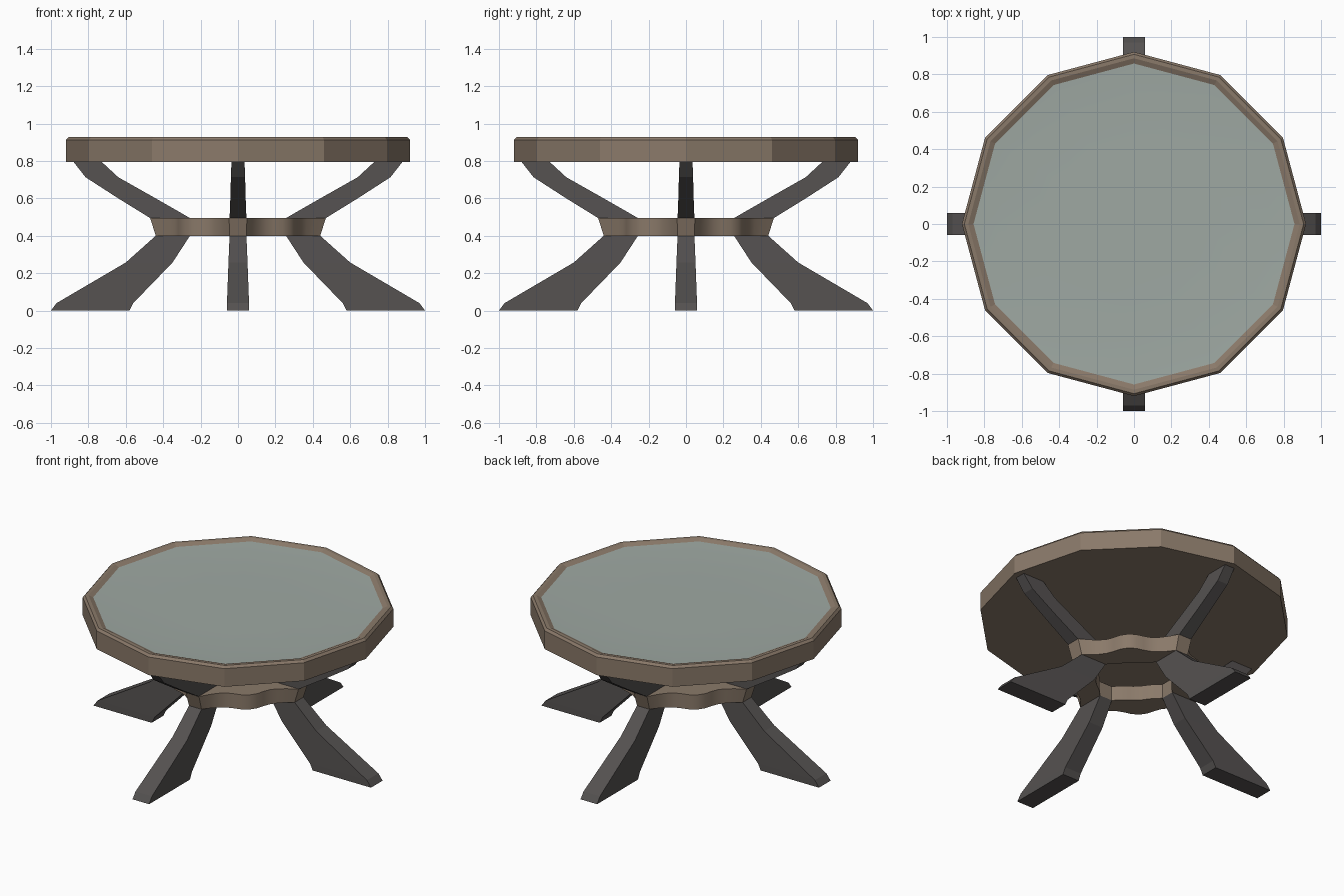
import bpy, bmesh
from math import sin, cos, pi, radians

if "Cube" in bpy.data.objects:
    bpy.data.objects.remove(bpy.data.objects["Cube"])


def material(name, rgb):
    m = bpy.data.materials.new(name)
    m.diffuse_color = (*rgb, 1)
    m.use_nodes = True
    m.node_tree.nodes["Principled BSDF"].inputs["Base Color"].default_value = m.diffuse_color
    return m


wood = material("brown wood", (0.255, 0.193, 0.143))
dark = material("dark grey wood", (0.09, 0.083, 0.081))
glass = material("grey green glass", (0.345, 0.395, 0.365))


def finish(bm, name, mat):
    bmesh.ops.recalc_face_normals(bm, faces=bm.faces)
    me = bpy.data.meshes.new(name)
    bm.to_mesh(me)
    bm.free()
    me.materials.append(mat)
    ob = bpy.data.objects.new(name, me)
    bpy.context.collection.objects.link(ob)
    return ob


def loft(name, loops, mat, closed=False):
    """Join equal-length point loops with quads."""
    bm = bmesh.new()
    rings = [[bm.verts.new(p) for p in loop] for loop in loops]
    pairs = list(zip(rings, rings[1:]))
    if closed:
        pairs.append((rings[-1], rings[0]))
    for a, b in pairs:
        n = len(a)
        for i in range(n):
            j = (i + 1) % n
            bm.faces.new((a[i], a[j], b[j], b[i]))
    if not closed:
        bm.faces.new(rings[0])
        bm.faces.new(rings[-1])
    return finish(bm, name, mat)


def smooth(ob, angle):
    bpy.ops.object.select_all(action='DESELECT')
    bpy.context.view_layer.objects.active = ob
    ob.select_set(True)
    bpy.ops.object.shade_smooth_by_angle(angle=radians(angle))


def circle(r, z, n=12):
    return [(r * cos(2 * pi * i / n), r * sin(2 * pi * i / n), z) for i in range(n)]


# Twelve-sided table top with bevelled rim and a shallow recess
loft("table_top", [circle(r, z) for r, z in
                   ((0.92, 0.794), (0.92, 0.912), (0.907, 0.927), (0.886, 0.927),
                    (0.858, 0.915), (0.858, 0.89))], wood)

# Slightly dished glass pane
pane = loft("glass_pane", [circle(r, z) for r, z in
                           ((0.858, 0.895), (0.858, 0.915), (0.74, 0.909), (0.4, 0.907))], glass)
smooth(pane, 30)

# Four legs, each with a lower and an upper part: (z, inner r, outer r, half width)
LOWER = [(0, 0.58, 1.0, 0.06), (0.04, 0.56, 0.97, 0.059),
         (0.257, 0.35, 0.60, 0.051), (0.40, 0.257, 0.44, 0.045)]
UPPER = [(0.495, 0.257, 0.47, 0.045), (0.60, 0.44, 0.64, 0.041),
         (0.713, 0.64, 0.815, 0.038), (0.796, 0.73, 0.88, 0.035)]
for k, side in enumerate(("right", "back", "left", "front")):
    c, s = round(cos(k * pi / 2)), round(sin(k * pi / 2))
    for part, rows in (("lower", LOWER), ("upper", UPPER)):
        loops = [[(c * r - s * w, s * r + c * w, z)
                  for r, w in ((a, -h), (b, -h), (b, h), (a, h))] for z, a, b, h in rows]
        loft(f"{side}_{part}_leg", loops, dark)

# Wavy collar ring: (outer angle, outer r bottom, outer r top, inner angle, inner r), half a quadrant
HALF = [(5.8, 0.442, 0.472, 9.8, 0.262), (11, 0.405, 0.42, 15, 0.246),
        (17, 0.38, 0.385, 20, 0.235), (24, 0.367, 0.367, 26, 0.227),
        (31, 0.372, 0.372, 32, 0.224), (38, 0.388, 0.388, 38, 0.224), (45, 0.395, 0.395, 45, 0.224)]
quadrant = HALF + [(90 - a, b, t, 90 - n, i) for a, b, t, n, i in reversed(HALF[:-1])]
sections = []
for k in range(4):
    for a, b, t, n, i in quadrant:
        o, n = radians(a + 90 * k), radians(n + 90 * k)
        sections.append([(i * cos(n), i * sin(n), 0.40), (b * cos(o), b * sin(o), 0.40),
                         (t * cos(o), t * sin(o), 0.495), (i * cos(n), i * sin(n), 0.495)])
smooth(loft("collar_ring", sections, wood, closed=True), 28)
